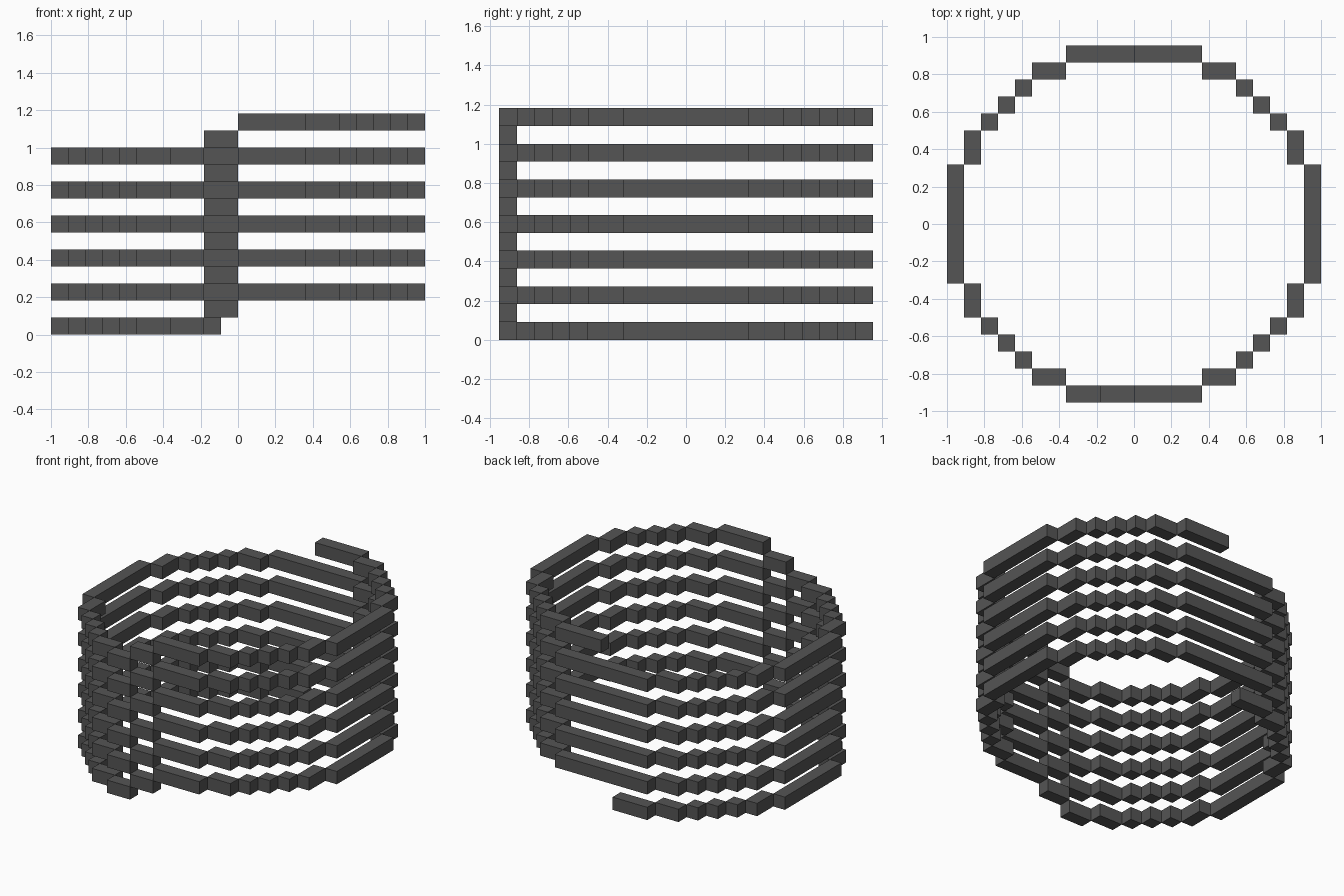
import bpy
import bmesh
from mathutils import Matrix, Vector

if "Cube" in bpy.data.objects:
    bpy.data.objects.remove(bpy.data.objects["Cube"])

U = 1 / 11          # one block
TURNS = 5

grey = bpy.data.materials.new("dark grey")
grey.use_nodes = True
colour = (0.09, 0.09, 0.09, 1)
grey.diffuse_color = colour
grey.node_tree.nodes["Principled BSDF"].inputs["Base Color"].default_value = colour

# Stepped corner blocks of one quarter: x0, x1, y0, y1 in blocks
CORNER = [(4, 6, 8.5, 9.5), (6, 7, 7.5, 8.5), (7, 8, 6.5, 7.5),
          (8, 9, 5.5, 6.5), (9, 10, 3.5, 5.5)]


def add_box(bm, x0, x1, y0, y1, layer):
    centre = Vector(((x0 + x1) / 2, (y0 + y1) / 2, layer + 0.5)) * U
    size = Vector((abs(x1 - x0), abs(y1 - y0), 1)) * U
    bmesh.ops.create_cube(bm, size=1,
                          matrix=Matrix.Translation(centre) @ Matrix.Diagonal(size).to_4x4())


def add_half(bm, side, layer, front_start, back_start):
    """Half a turn: side bar, stepped corners, then the front and back bars."""
    add_box(bm, side * 10, side * 11, -3.5, 3.5, layer)
    for x0, x1, y0, y1 in CORNER:
        for depth in (-1, 1):
            add_box(bm, side * x0, side * x1, depth * y0, depth * y1, layer)
    add_box(bm, front_start, side * 4, -10.5, -9.5, layer)
    add_box(bm, back_start, side * 4, 9.5, 10.5, layer)


def finish(bm, name):
    mesh = bpy.data.meshes.new(name)
    bm.to_mesh(mesh)
    bm.free()
    mesh.materials.append(grey)
    bpy.context.collection.objects.link(bpy.data.objects.new(name, mesh))


# Lower half turn
bm = bmesh.new()
add_half(bm, -1, 0, -2, -1)
finish(bm, "bottom_half_turn")

# Full turns, open at the front where the coil steps up
for turn in range(1, TURNS + 1):
    bm = bmesh.new()
    add_half(bm, 1, turn * 2, 0, 0)
    add_half(bm, -1, turn * 2, -2, 0)
    finish(bm, f"coil_turn_{turn}")

# Upper half turn
bm = bmesh.new()
add_half(bm, 1, TURNS * 2 + 2, 0, 0)
finish(bm, "top_half_turn")

# Step blocks joining each turn to the next
for step in range(TURNS + 1):
    bm = bmesh.new()
    add_box(bm, -2, 0, -10.5, -9.5, step * 2 + 1)
    finish(bm, f"step_block_{step + 1}")
